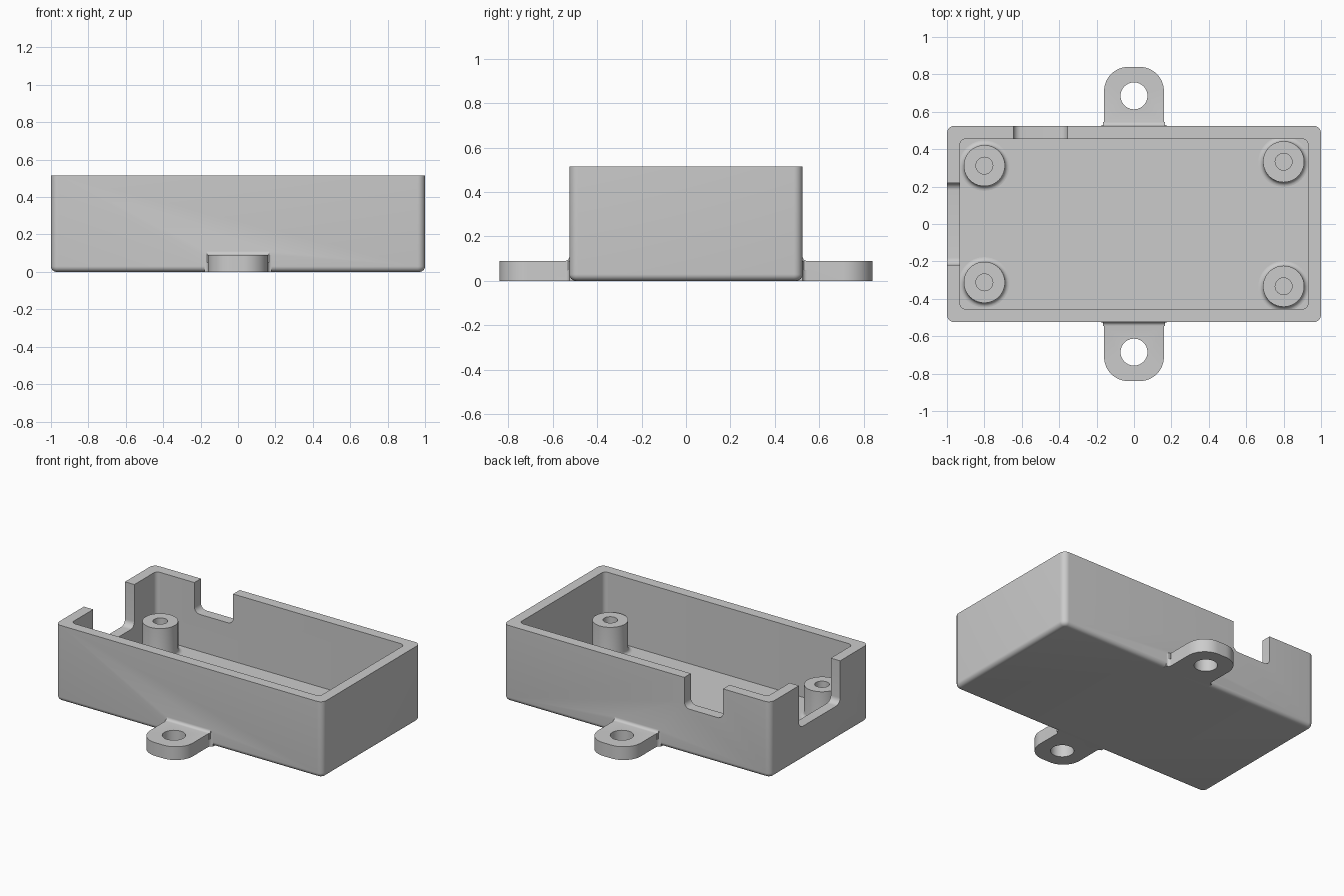
import bpy, bmesh
from math import pi, sin, cos

if "Cube" in bpy.data.objects:
    bpy.data.objects.remove(bpy.data.objects["Cube"])

H, FLOOR = 0.515, 0.06


def arc(cx, cy, r, a0, a1, n=8):
    return [(cx + r * cos(a0 + (a1 - a0) * i / n), cy + r * sin(a0 + (a1 - a0) * i / n))
            for i in range(n + 1)]


def rounded_rect(hx, hy, r):
    pts = []
    for k, (sx, sy) in enumerate([(1, 1), (-1, 1), (-1, -1), (1, -1)]):
        pts += arc(sx * (hx - r), sy * (hy - r), r, k * pi / 2, (k + 1) * pi / 2)
    return pts


def loft(name, rings, caps=True):
    """Skin closed rings of 3D points that have equal counts."""
    bm = bmesh.new()
    vs = [[bm.verts.new(p) for p in ring] for ring in rings]
    n = len(vs[0])
    for a, b in zip(vs, vs[1:]):
        for i in range(n):
            bm.faces.new((a[i], a[(i + 1) % n], b[(i + 1) % n], b[i]))
    if caps:
        bm.faces.new(vs[0])
        bm.faces.new(vs[-1])
        bmesh.ops.recalc_face_normals(bm, faces=bm.faces)
    mesh = bpy.data.meshes.new(name)
    bm.to_mesh(mesh)
    bm.free()
    ob = bpy.data.objects.new(name, mesh)
    bpy.context.collection.objects.link(ob)
    return ob


def prism(name, pts, a, b, axis="z"):
    put = {"x": lambda p, t: (t, p[0], p[1]),
           "y": lambda p, t: (p[0], t, p[1]),
           "z": lambda p, t: (p[0], p[1], t)}[axis]
    return loft(name, [[put(p, t) for p in pts] for t in (a, b)])


def select(ob):
    bpy.ops.object.select_all(action="DESELECT")
    ob.select_set(True)
    bpy.context.view_layer.objects.active = ob


def boolean(target, tool, op):
    tool.hide_render = True
    select(target)
    m = target.modifiers.new("cut", "BOOLEAN")
    m.operation, m.solver, m.object = op, "EXACT", tool
    bpy.ops.object.modifier_apply(modifier=m.name)
    bpy.data.objects.remove(tool)


def smooth(ob):
    select(ob)
    bpy.ops.object.shade_smooth_by_angle(angle=0.55)


# Box shell with rounded corners and rounded bottom edge
rings = []
for i in range(7):
    a = i / 6 * pi / 2
    inset = 0.03 * (1 - sin(a))
    rings.append([(x, y, 0.03 * (1 - cos(a)))
                  for x, y in rounded_rect(1 - inset, 0.525 - inset, 0.04 - inset)])
rings.append([(x, y, H) for x, y in rounded_rect(1, 0.525, 0.04)])
box = loft("enclosure_box", rings)
boolean(box, prism("cavity", rounded_rect(0.93, 0.455, 0.03), FLOOR, 0.7), "DIFFERENCE")


# Connector notches in the left and back walls
def notch(c, half, z, r=0.04):
    return ([(c + half, 0.7), (c - half, 0.7)]
            + arc(c - half + r, z + r, r, pi, 1.5 * pi)
            + arc(c + half - r, z + r, r, 1.5 * pi, 2 * pi))


boolean(box, prism("left_notch", notch(0, 0.22, 0.225), -1.1, -0.8, "x"), "DIFFERENCE")
boolean(box, prism("back_notch", notch(-0.5, 0.145, 0.31), 0.4, 0.6, "y"), "DIFFERENCE")

# Mounting tabs with filleted roots and screw holes
W, F, T, R = 0.16, 0.02, 0.09, 0.13
side = arc(W + F, 0.525 + F, F, 1.5 * pi, pi, 6) + arc(W - R, 0.84 - R, R, 0, pi / 2, 12)
plan = [(W + F, 0.48)] + side
plan += [(-x, y) for x, y in reversed(plan)]
root = [(0.545, 0.05), (0.49, 0.05), (0.49, T + F)] + arc(0.525 + F, T + F, F, pi, 1.5 * pi, 6)
for s in (-1, 1):
    tab = prism("tab", [(x, s * y) for x, y in plan], 0, T)
    boolean(tab, prism("tab_hole", arc(0, s * 0.685, 0.072, 0, 2 * pi, 40)[:-1], -0.1, 0.2),
            "DIFFERENCE")
    boolean(box, tab, "UNION")
    boolean(box, prism("tab_root", [(s * y, z) for y, z in root], -W - 0.005, W + 0.005, "x"),
            "UNION")
smooth(box)

# Screw posts: turned profile with base fillet and blind hole
profile = arc(0.135, FLOOR + 0.025, 0.025, 1.5 * pi, pi, 6)
profile += [(0.11, 0.268), (0.045, 0.268), (0.045, FLOOR + 0.002), (0.0001, FLOOR + 0.002)]
for px, py, label in [(-0.8, 0.312, "left"), (0.8, 0.333, "right")]:
    for s, end in ((-1, "front"), (1, "back")):
        rings = []
        for r, z in profile:
            # keep the base fillet inside the walls
            rings.append([(max(-0.93, min(0.93, px + x)), max(-0.455, min(0.455, s * py + y)), z)
                          for x, y in arc(0, 0, r, 0, 2 * pi, 40)[:-1]])
        smooth(loft(f"{end}_{label}_screw_post", rings, caps=False))
